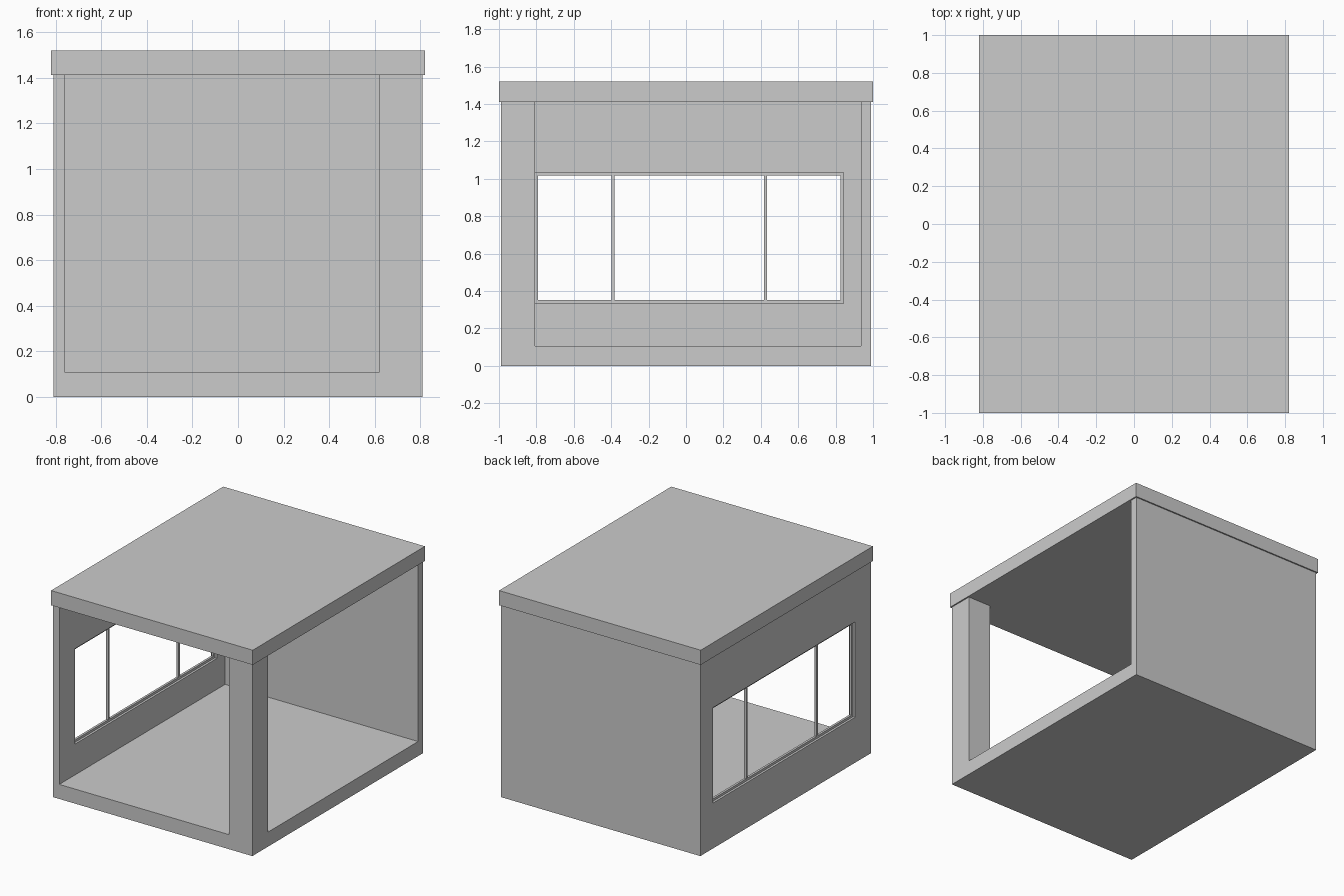
import bpy
import bmesh
from mathutils import Vector

default = bpy.data.objects.get("Cube")
if default:
    bpy.data.objects.remove(default, do_unlink=True)

grey = bpy.data.materials.new("plain_grey")
grey.use_nodes = True
colour = (0.6, 0.6, 0.6, 1)
grey.diffuse_color = colour
grey.node_tree.nodes["Principled BSDF"].inputs["Base Color"].default_value = colour


def box(name, xs, ys, zs):
    """Box between the given limits on each axis."""
    low, high = (Vector(c) for c in zip(xs, ys, zs))
    bm = bmesh.new()
    bmesh.ops.create_cube(bm, size=1)
    bmesh.ops.scale(bm, vec=high - low, verts=bm.verts)
    bmesh.ops.translate(bm, vec=(low + high) / 2, verts=bm.verts)
    mesh = bpy.data.meshes.new(name)
    bm.to_mesh(mesh)
    bm.free()
    mesh.materials.append(grey)
    obj = bpy.data.objects.new(name, mesh)
    bpy.context.collection.objects.link(obj)
    return obj


def carve(obj, *cutters):
    """Cut the boxes out of the object, then discard them."""
    for cutter in cutters:
        mod = obj.modifiers.new("cut", "BOOLEAN")
        mod.operation = "DIFFERENCE"
        mod.solver = "EXACT"
        mod.object = cutter
        cutter.hide_render = True
        bpy.context.view_layer.objects.active = obj
        bpy.ops.object.modifier_apply(modifier=mod.name)
        bpy.data.objects.remove(cutter, do_unlink=True)


floor_top, wall_top, roof_top = 0.107, 1.412, 1.52
inner_back, post_back = 0.935, -0.807
sill, head = 0.334, 1.035
window_y = (post_back, 0.842)

# Floor, window wall, back wall and corner post as one shell
shell = box("room_shell", (-0.81, 0.81), (-0.99, 0.99), (0, wall_top))
carve(
    shell,
    box("room_cutter", (-0.76, 0.62), (-1.2, inner_back), (floor_top, 2)),
    box("side_cutter", (0.5, 1), (post_back, inner_back), (floor_top, 2)),
    box("window_cutter", (-1, -0.7), window_y, (sill, head)),
)

# Flat roof slab with a slight overhang
box("roof_slab", (-0.82, 0.82), (-1, 1), (wall_top, roof_top))

# Three-light window frame set in the middle of the wall
bar = 0.017
frame = box("window_frame", (-0.7935, -0.7765), window_y, (sill, head))
lights = [(post_back + bar, -0.398), (-0.382, 0.417), (0.433, 0.842 - bar)]
carve(frame, *[box("light_cutter", (-1, -0.7), ys, (sill + bar, head - bar))
               for ys in lights])
